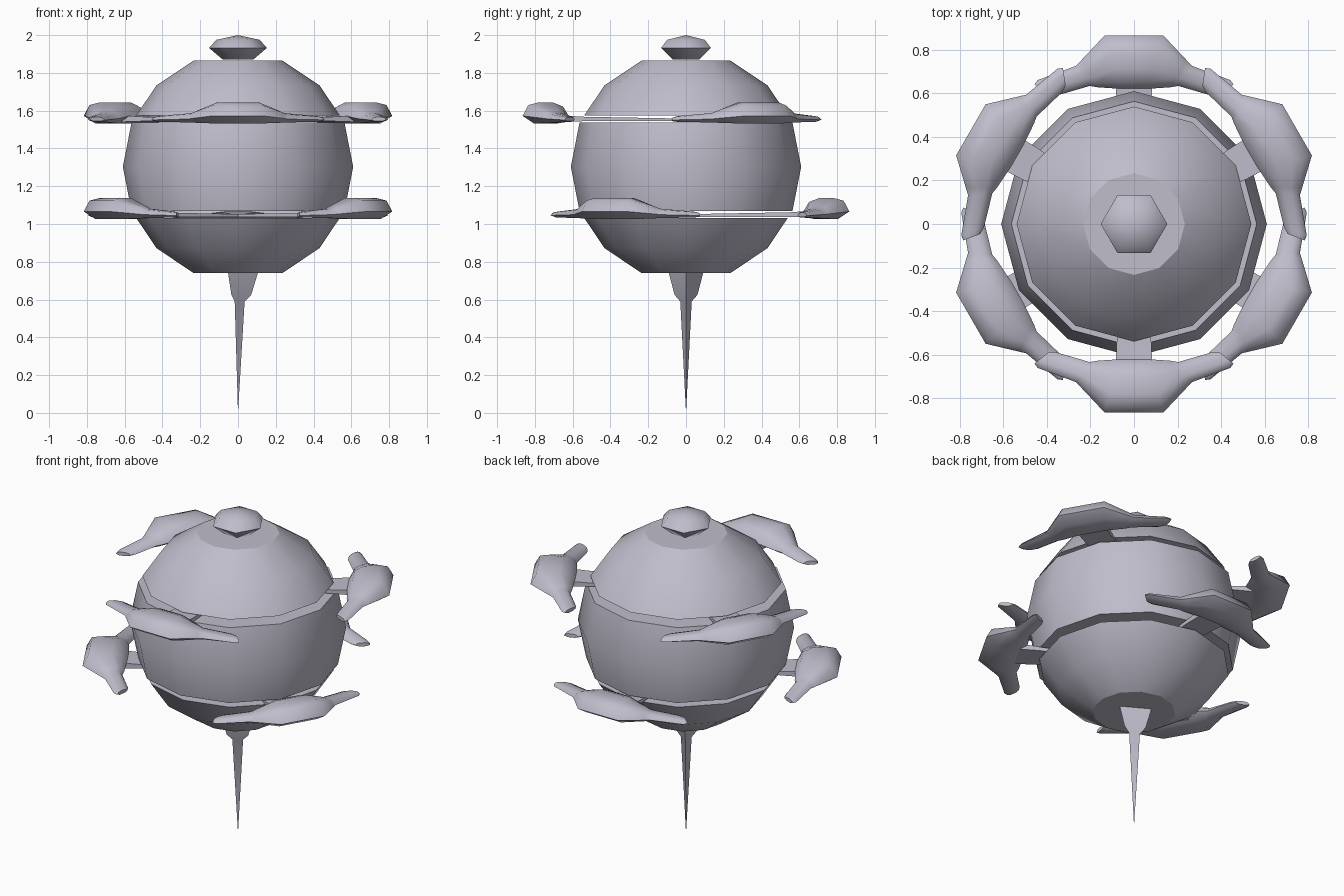
import bpy, bmesh, math
from mathutils import Matrix

cube = bpy.data.objects.get("Cube")
if cube:
    bpy.data.objects.remove(cube, do_unlink=True)

COLOUR = (0.52, 0.51, 0.60, 1.0)
grey = bpy.data.materials.new("lavender grey")
grey.use_nodes = True
grey.diffuse_color = COLOUR
grey.node_tree.nodes["Principled BSDF"].inputs["Base Color"].default_value = COLOUR


def loft(name, rings, angle, matrix=None):
    """Skin a list of equal-sized point rings and cap both ends."""
    bm = bmesh.new()
    loops = [[bm.verts.new(p) for p in ring] for ring in rings]
    n = len(loops[0])
    for a, b in zip(loops, loops[1:]):
        for i in range(n):
            j = (i + 1) % n
            bm.faces.new((a[i], a[j], b[j], b[i]))
    bm.faces.new(loops[0])
    bm.faces.new(loops[-1])
    bmesh.ops.remove_doubles(bm, verts=bm.verts, dist=0.0005)
    bmesh.ops.recalc_face_normals(bm, faces=bm.faces)
    if matrix:
        bm.transform(matrix)
    mesh = bpy.data.meshes.new(name)
    bm.to_mesh(mesh)
    bm.free()
    mesh.materials.append(grey)
    obj = bpy.data.objects.new(name, mesh)
    bpy.context.collection.objects.link(obj)
    bpy.ops.object.select_all(action='DESELECT')
    obj.select_set(True)
    bpy.context.view_layer.objects.active = obj
    bpy.ops.object.shade_smooth_by_angle(angle=math.radians(angle))
    return obj


def turned(name, profile, sides, angle):
    """Turn a (radius, height) profile around z."""
    step = 2 * math.pi / sides
    rings = [[(r * math.cos(i * step), r * math.sin(i * step), z) for i in range(sides)]
             for r, z in profile]
    return loft(name, rings, angle)


# Body: a low sphere sliced into three floating sections
MID, R = 1.303, 0.61
def lat(deg):
    a = math.radians(deg)
    return (R * math.cos(a), MID + R * math.sin(a))

turned("upper_dome", [(0.539, 1.575), lat(45), lat(67.5)], 12, 32)
turned("middle_band", [lat(-22.5), lat(0), lat(22.5)], 12, 32)
turned("lower_bowl", [lat(-67.5), lat(-45), (0.539, 1.032)], 12, 32)

# Knob on top and three-sided spike below
turned("top_knob", [(0.08, 1.87), (0.153, 1.932), (0.115, 1.975), (0.0001, 2.0)], 6, 75)
turned("bottom_spike", [(0.0001, 0), (0.035, 0.59), (0.07, 0.625), (0.105, 0.74)], 3, 50)


# Crescent claw: stations of (x, centre y, half width, bottom, top), mirrored in x
HALF = [(0.10, -0.743, 0.122, 0.0, 0.112),
        (0.205, -0.69, 0.062, 0.004, 0.068),
        (0.235, -0.68, 0.046, 0.006, 0.055),
        (0.40, -0.625, 0.036, 0.008, 0.040),
        (0.425, -0.615, 0.026, 0.012, 0.034)]
STATIONS = [(-x, *rest) for x, *rest in reversed(HALF)] + HALF


def claw_ring(x, y, w, low, high):
    edge = low + (high - low) * 0.36
    # Cross-sections swing outward with the curve of the crescent
    lean = 0.35 * x
    shape = [(-1, edge), (-0.75, high * 0.8 + edge * 0.2), (-0.3, high), (0.3, high),
             (0.75, high * 0.7 + edge * 0.3), (1, edge), (0.5, low), (-0.5, low)]
    return [(x - lean * w * s / 0.12, y + w * s, z) for s, z in shape]


def spoke_ring(y, w, low, high):
    return [(-w, y, low), (w, y, low), (w, y, high), (-w, y, high)]


# Two levels of three claws, the lower level turned by half a step
for level, height, start in (("upper", 1.532, 0), ("lower", 1.026, 60)):
    for i in range(3):
        place = Matrix.Translation((0, 0, height)) @ Matrix.Rotation(
            math.radians(start + 120 * i), 4, 'Z')
        loft(f"{level}_claw_{i + 1}", [claw_ring(*s) for s in STATIONS], 48, place)
        loft(f"{level}_spoke_{i + 1}",
             [spoke_ring(-0.01, 0.03, 0.012, 0.026), spoke_ring(-0.55, 0.08, 0.012, 0.036),
              spoke_ring(-0.68, 0.085, 0.008, 0.045)], 30, place)
